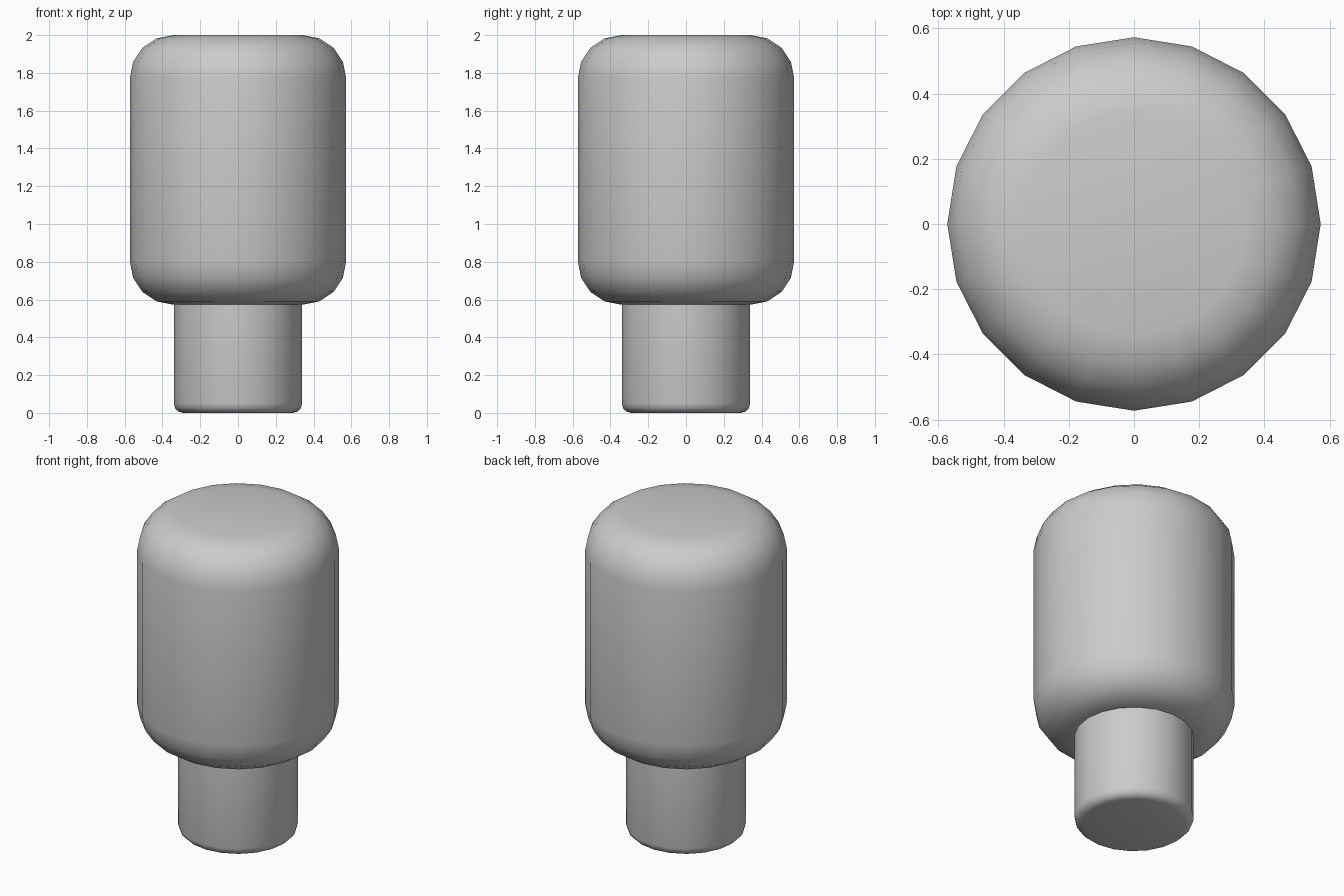
import bpy, bmesh, math

if "Cube" in bpy.data.objects:
    bpy.data.objects.remove(bpy.data.objects["Cube"])

SIDES = 20

def fillet(cx, cz, r, a0, a1, steps):
    """Arc points of (radius, height) from angle a0 to a1 in degrees."""
    return [(cx + r * math.cos(math.radians(a0 + (a1 - a0) * i / steps)),
             cz + r * math.sin(math.radians(a0 + (a1 - a0) * i / steps)))
            for i in range(steps + 1)]

def lathe(name, profile):
    """Closed solid of revolution, profile listed from bottom to top."""
    bm = bmesh.new()
    rings = [[bm.verts.new((r * math.cos(2 * math.pi * k / SIDES),
                            r * math.sin(2 * math.pi * k / SIDES), z))
              for k in range(SIDES)] for r, z in profile]
    for low, high in zip(rings, rings[1:]):
        for k in range(SIDES):
            n = (k + 1) % SIDES
            bm.faces.new((low[k], low[n], high[n], high[k]))
    bm.faces.new(rings[0][::-1])
    bm.faces.new(rings[-1])
    mesh = bpy.data.meshes.new(name)
    bm.to_mesh(mesh)
    bm.free()
    obj = bpy.data.objects.new(name, mesh)
    bpy.context.collection.objects.link(obj)
    bpy.ops.object.select_all(action='DESELECT')
    obj.select_set(True)
    bpy.context.view_layer.objects.active = obj
    bpy.ops.object.shade_smooth_by_angle(angle=math.radians(40))
    return obj

# Narrow stem with a softened lower rim
lathe("stem", fillet(0.29, 0.05, 0.05, -90, 0, 3) + [(0.34, 0.58)])

# Large rounded head
lathe("head", fillet(0.343, 0.803, 0.23, -90, 0, 4)
      + fillet(0.343, 1.77, 0.23, 0, 90, 4))
